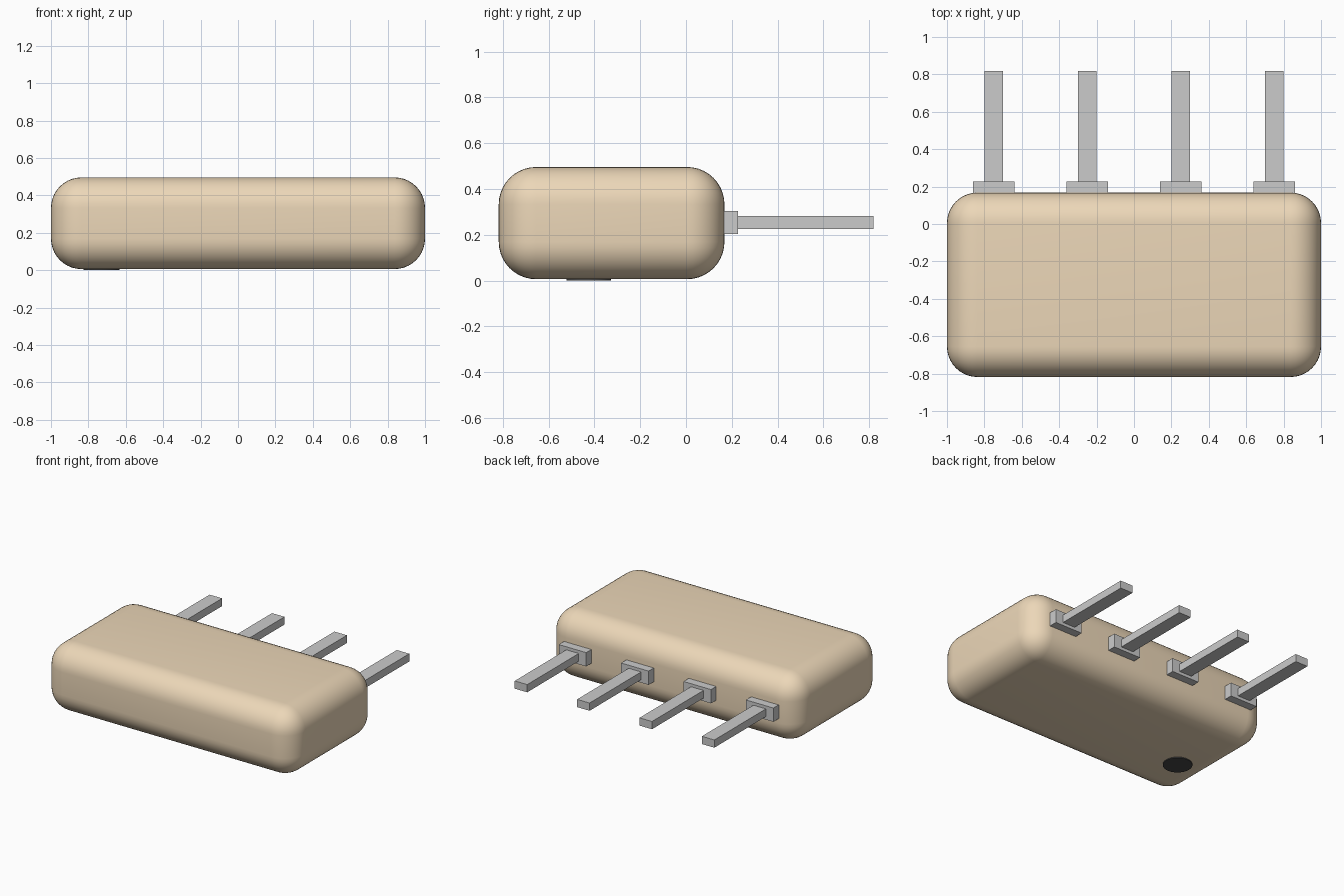
import bpy

if "Cube" in bpy.data.objects:
    bpy.data.objects.remove(bpy.data.objects["Cube"])


def paint(obj, name, color):
    mat = bpy.data.materials.new(name)
    mat.diffuse_color = color
    mat.use_nodes = True
    mat.node_tree.nodes["Principled BSDF"].inputs["Base Color"].default_value = mat.diffuse_color
    obj.data.materials.append(mat)


def box(name, lo, hi):
    mid = [(a + b) / 2 for a, b in zip(lo, hi)]
    bpy.ops.mesh.primitive_cube_add(size=1, location=mid)
    obj = bpy.context.object
    obj.name = name
    obj.scale = [b - a for a, b in zip(lo, hi)]
    bpy.ops.object.transform_apply(location=False, rotation=False, scale=True)
    return obj


# Rounded body
body = box("body", (-1, -0.818, 0.006), (1, 0.168, 0.496))
bevel = body.modifiers.new("rounding", "BEVEL")
bevel.width = 0.163
bevel.segments = 10
bpy.ops.object.modifier_apply(modifier="rounding")
bpy.ops.object.shade_smooth_by_angle()
paint(body, "tan", (0.84, 0.68, 0.48, 1))

# Row of four pins, each with a wider collar at the body
for i in range(4):
    x = -0.75 + 0.5 * i
    box(f"pin_collar_{i + 1}", (x - 0.11, 0.14, 0.203), (x + 0.11, 0.228, 0.303))
    box(f"pin_{i + 1}", (x - 0.05, 0.21, 0.225), (x + 0.05, 0.818, 0.281))

# Dark marker dot on the underside
bpy.ops.mesh.primitive_cylinder_add(vertices=32, radius=0.097, depth=0.012,
                                    location=(-0.73, -0.425, 0.006))
dot = bpy.context.object
dot.name = "marker_dot"
bpy.ops.object.shade_smooth_by_angle()
paint(dot, "dark", (0.06, 0.06, 0.06, 1))
